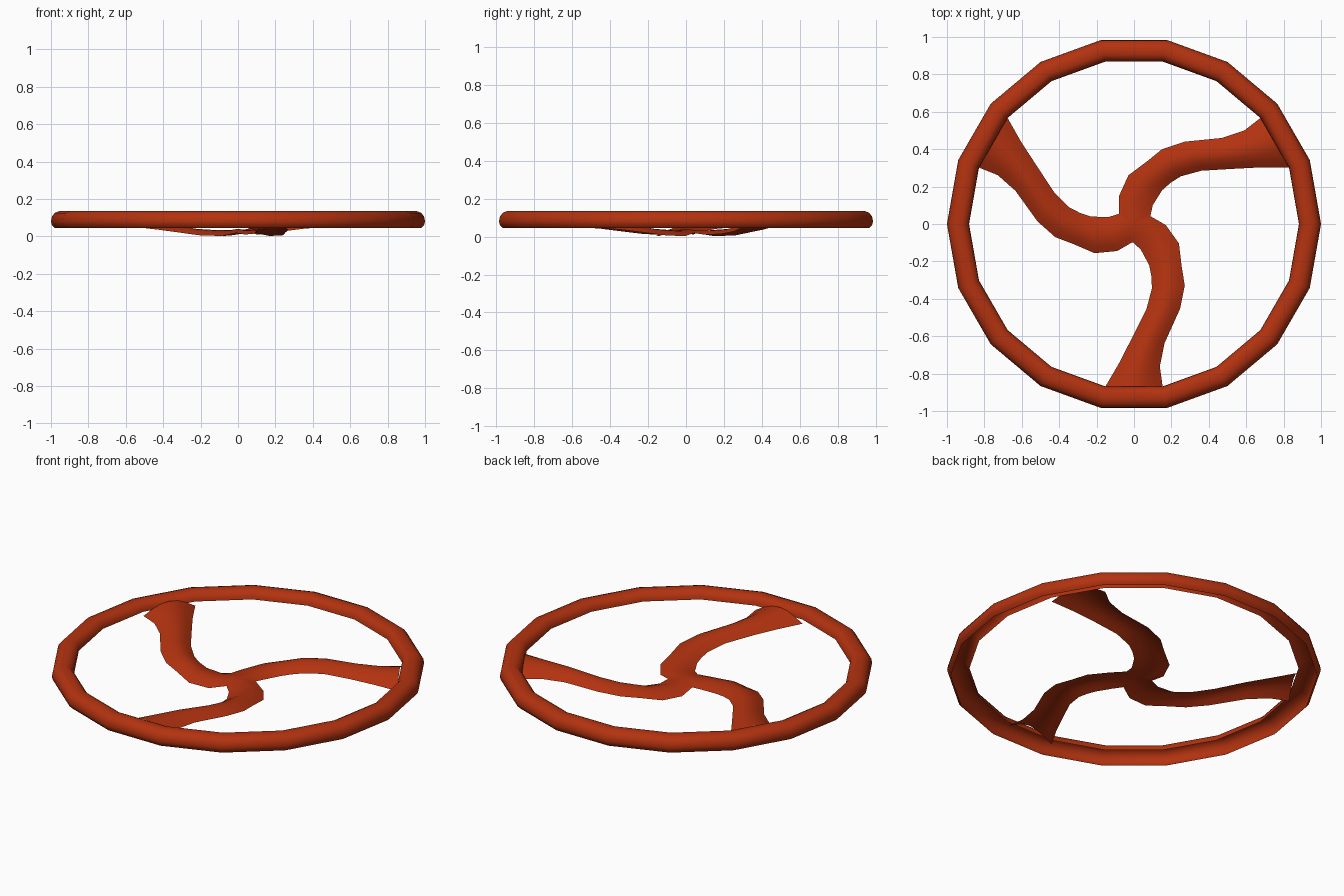
import bpy, bmesh, math
from mathutils import Vector, Matrix

old = bpy.data.objects.get("Cube")
if old:
    bpy.data.objects.remove(old, do_unlink=True)

# Painted red metal
RED = (0.45, 0.032, 0.005, 1)
red = bpy.data.materials.new("red_paint")
red.use_nodes = True
red.diffuse_color = RED
red.node_tree.nodes["Principled BSDF"].inputs["Base Color"].default_value = RED


def add_sheet(name, sheets, closed=False):
    """Skin one or more grids of points (rows forward, columns left to right)."""
    bm = bmesh.new()
    for rows in sheets:
        grid = [[bm.verts.new(p) for p in row] for row in rows]
        pairs = list(zip(grid, grid[1:]))
        if closed:
            pairs.append((grid[-1], grid[0]))
        for a, b in pairs:
            for j in range(len(a) - 1):
                bm.faces.new((a[j], a[j + 1], b[j + 1], b[j]))
    bmesh.ops.remove_doubles(bm, verts=bm.verts, dist=0.0005)
    mesh = bpy.data.meshes.new(name)
    bm.to_mesh(mesh)
    bm.free()
    mesh.materials.append(red)
    obj = bpy.data.objects.new(name, mesh)
    bpy.context.collection.objects.link(obj)
    bpy.ops.object.select_all(action='DESELECT')
    obj.select_set(True)
    bpy.context.view_layer.objects.active = obj
    bpy.ops.object.shade_smooth_by_angle(angle=math.radians(45))
    return obj


# Eighteen-sided rim: a rounded channel, open below, with a short inner lip
SIDES = 18
rim_profile = [(0.882, 0.085), (0.885, 0.105), (0.90, 0.125), (0.92, 0.135),
               (0.955, 0.135), (0.98, 0.125), (0.995, 0.105), (1.0, 0.08),
               (0.995, 0.06), (0.98, 0.045)]
rim_rows = []
for i in range(SIDES):
    turn = Matrix.Rotation(math.tau * i / SIDES, 3, 'Z')
    rim_rows.append([turn @ Vector((r, 0, z)) for r, z in rim_profile])
add_sheet("rim", [rim_rows], closed=True)

# Curved spoke: left edge, right edge and crest height at each station
stations = [
    ((-0.08, 0.055, 0.018), (0.088, 0.042, 0.018), 0.033),
    ((-0.08, 0.15, 0.002), (0.10, 0.10, 0.010), 0.033),
    ((-0.03, 0.26, 0.006), (0.15, 0.18, 0.013), 0.040),
    ((0.07, 0.335, 0.022), (0.195, 0.22, 0.020), 0.055),
    ((0.15, 0.40, 0.035), (0.25, 0.255, 0.028), 0.068),
    ((0.27, 0.44, 0.046), (0.36, 0.285, 0.042), 0.082),
    ((0.47, 0.46, 0.055), (0.53, 0.295, 0.052), 0.098),
    ((0.59, 0.50, 0.058), (0.68, 0.303, 0.056), 0.108),
    ((0.676, 0.567, 0.060), (0.829, 0.302, 0.060), 0.118),
]
ACROSS = 6
spoke_rows = [[Vector((0, 0, 0.04))] * (ACROSS + 1)]
for left, right, crest in stations:
    a, b = Vector(left), Vector(right)
    row = []
    for j in range(ACROSS + 1):
        t = j / ACROSS
        p = a.lerp(b, t)
        p.z += (crest - p.z) * math.sin(math.pi * t)
        row.append(p)
    spoke_rows.append(row)

# Three spokes meet in the middle as one arched sheet
spokes = []
for k in range(3):
    turn = Matrix.Rotation(math.tau * k / 3, 3, 'Z')
    rows = [[turn @ p for p in row] for row in spoke_rows]
    spokes.append(rows[1:])
    # Hub wedge between the centre and the first station
    spokes.append(rows[:2])
sheet = add_sheet("spokes", spokes)

# Tidy the pinched hub faces
bm = bmesh.new()
bm.from_mesh(sheet.data)
bmesh.ops.dissolve_degenerate(bm, edges=bm.edges, dist=0.0001)
bm.to_mesh(sheet.data)
bm.free()
